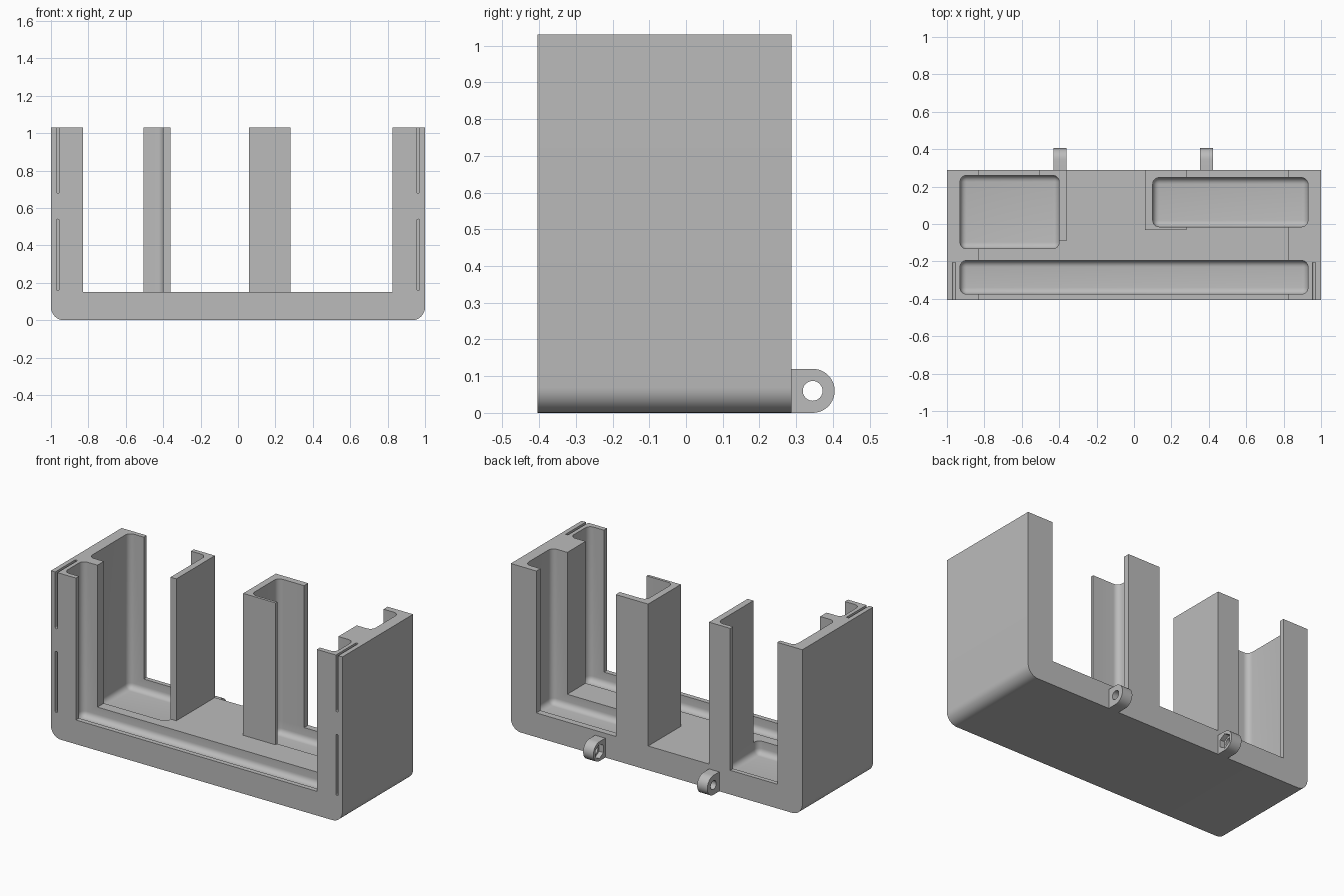
import bpy, bmesh
from math import pi, sin, cos
from mathutils import Vector

old = bpy.data.objects.get("Cube")
if old:
    bpy.data.objects.remove(old, do_unlink=True)

grey = bpy.data.materials.new("plain_grey")
grey.use_nodes = True
grey.diffuse_color = (0.5, 0.5, 0.5, 1)
grey.node_tree.nodes["Principled BSDF"].inputs["Base Color"].default_value = (0.5, 0.5, 0.5, 1)

FRONT, BACK = -0.405, 0.288
RIM, TOP = 0.15, 1.03
OVER = TOP + 0.1


def make(name, bm):
    bmesh.ops.recalc_face_normals(bm, faces=bm.faces)
    mesh = bpy.data.meshes.new(name)
    bm.to_mesh(mesh)
    bm.free()
    mesh.materials.append(grey)
    obj = bpy.data.objects.new(name, mesh)
    bpy.context.collection.objects.link(obj)
    return obj


def box(name, lo, hi, radius=0, rule=None, segments=6):
    """Box between two corners; edges that meet the rule are rounded."""
    lo, hi = Vector(lo), Vector(hi)
    bm = bmesh.new()
    bmesh.ops.create_cube(bm, size=1)
    for v in bm.verts:
        v.co = Vector(h if c > 0 else l for c, l, h in zip(v.co, lo, hi))
    if radius:
        edges = [e for e in bm.edges if rule(e.verts[0].co, e.verts[1].co)]
        bmesh.ops.bevel(bm, geom=edges, offset=radius, segments=segments,
                        profile=0.5, affect='EDGES')
    return make(name, bm)


def prism(name, points, place, start, end):
    """Extrude a 2D outline; place maps (u, v, depth) to 3D."""
    bm = bmesh.new()
    face = bm.faces.new([bm.verts.new(place(u, v, start)) for u, v in points])
    out = bmesh.ops.extrude_face_region(bm, geom=[face])
    shift = Vector(place(0, 0, end)) - Vector(place(0, 0, start))
    bmesh.ops.translate(bm, vec=shift,
                        verts=[g for g in out["geom"] if isinstance(g, bmesh.types.BMVert)])
    return make(name, bm)


def arc(cu, cv, r, a, b, n):
    return [(cu + r * cos(a + (b - a) * i / n), cv + r * sin(a + (b - a) * i / n))
            for i in range(n + 1)]


def cut(obj, cutters):
    bpy.context.view_layer.objects.active = obj
    for c in cutters:
        c.hide_render = True
        mod = obj.modifiers.new("cut", 'BOOLEAN')
        mod.operation, mod.solver, mod.object = 'DIFFERENCE', 'EXACT', c
        bpy.ops.object.modifier_apply(modifier=mod.name)


def not_top(a, b):
    return min(a.z, b.z) < TOP


def along_y(a, b):
    return abs(a.y - b.y) > 0.01


def along_x_depth(u, v, d):
    return (d, u, v)


def along_y_depth(u, v, d):
    return (u, d, v)


# U-shaped frame with rounded lower corners
outline = (arc(-0.93, 0.07, 0.07, pi, 1.5 * pi, 8) + arc(0.93, 0.07, 0.07, 1.5 * pi, 2 * pi, 8)
           + [(1, TOP), (0.825, TOP), (0.825, RIM), (-0.828, RIM), (-0.828, TOP), (-1, TOP)])
frame = prism("frame", outline, along_y_depth, FRONT, BACK)

# Posts standing on the base
narrow_post = box("narrow_post", (-0.505, -0.09, RIM), (-0.36, BACK, TOP))
wide_post = box("wide_post", (0.058, -0.032, RIM), (0.28, BACK, TOP))

# Compartment pockets with rounded corners and floors
FLOOR = 0.07
square_pocket = box("square_pocket", (-0.93, -0.132, FLOOR), (-0.4, 0.26, OVER), 0.035, not_top)
short_pocket = box("short_pocket", (0.1, -0.015, FLOOR), (0.93, 0.248, OVER), 0.035, not_top)
long_pocket = box("long_pocket", (-0.93, -0.375, FLOOR), (0.93, -0.195, OVER), 0.035, not_top)
pockets = [square_pocket, short_pocket, long_pocket]

# Thin slots in the front of both side walls
slots = []
for side in (-1, 1):
    for low, high in ((0.16, 0.54), (0.68, OVER)):
        x = side * 0.963
        slots.append(box("slot", (x - 0.008, FRONT - 0.05, low),
                         (x + 0.008, -0.207, high), 0.007, along_y, 3))

cut(frame, pockets + slots)
cut(narrow_post, [square_pocket])
cut(wide_post, [short_pocket])

# Hinge lugs at the back, each with a round hole and a hexagonal recess
parts = [frame, narrow_post, wide_post]
helpers = pockets + slots
CY, CZ = 0.345, 0.06
for name, x0, x1, hex_start in (("right_lug", -0.43, -0.36, -0.39),
                                ("left_lug", 0.352, 0.422, 0.322)):
    shape = [(BACK, 0.0)] + arc(CY, CZ, 0.06, -pi / 2, pi / 2, 20) + [(BACK, 0.12)]
    lug = prism(name, shape, along_x_depth, x0, x1)
    hole = prism("hole", arc(CY, CZ, 0.027, 0, 2 * pi, 24)[:-1], along_x_depth, x0 - 0.1, x1 + 0.1)
    recess = prism("recess", arc(CY, CZ, 0.045, pi / 6, 2 * pi + pi / 6, 6)[:-1],
                   along_x_depth, hex_start, hex_start + 0.06)
    cut(lug, [hole, recess])
    parts.append(lug)
    helpers += [hole, recess]

for h in helpers:
    bpy.data.objects.remove(h, do_unlink=True)

bpy.ops.object.select_all(action='DESELECT')
for p in parts:
    p.select_set(True)
bpy.context.view_layer.objects.active = frame
bpy.ops.object.shade_smooth_by_angle(angle=pi / 6)
